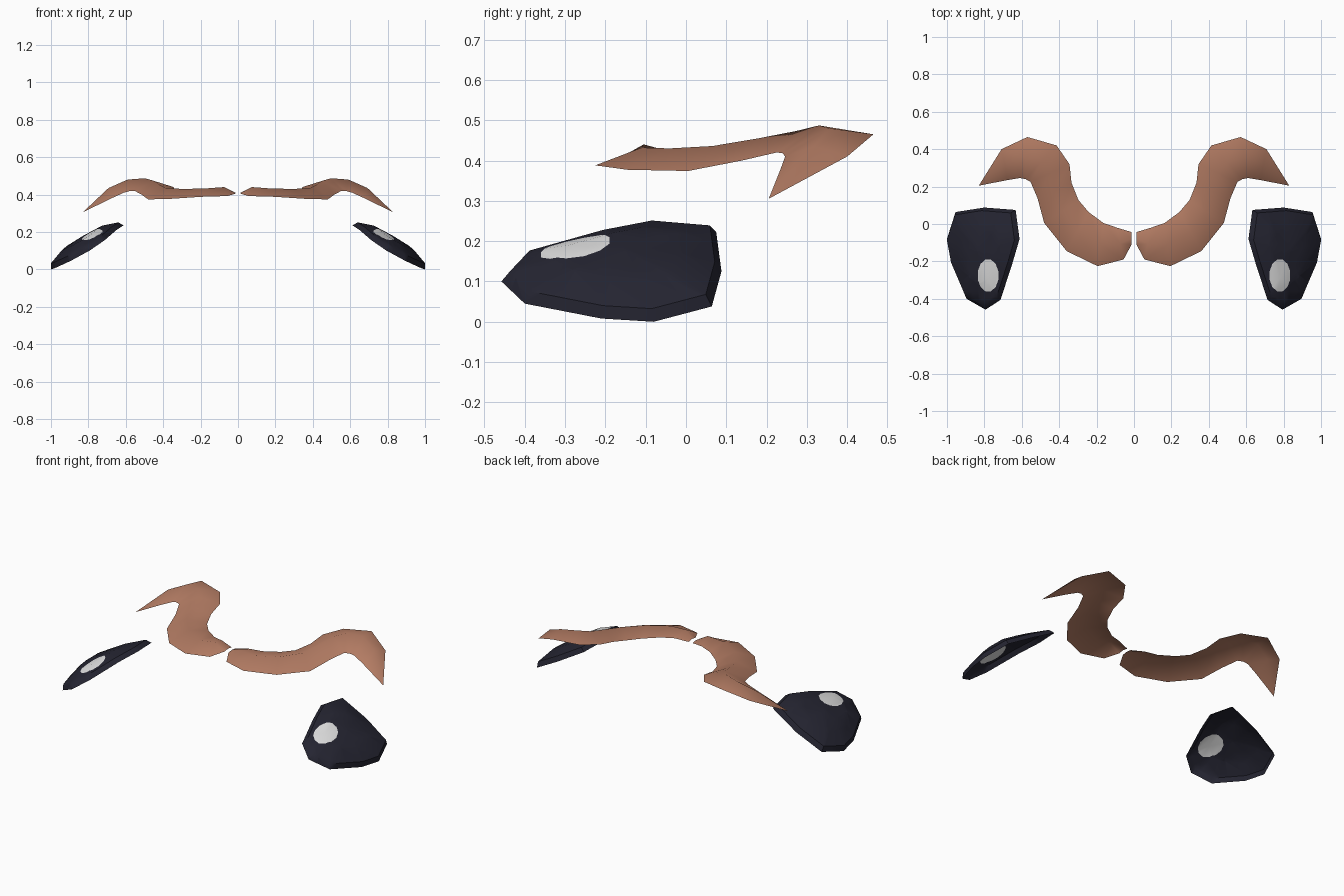
import bpy, bmesh, math
from mathutils import Vector

cube = bpy.data.objects.get("Cube")
if cube:
    bpy.data.objects.remove(cube, do_unlink=True)


def make_material(name, colour):
    mat = bpy.data.materials.new(name)
    mat.use_nodes = True
    mat.diffuse_color = (*colour, 1)
    shader = mat.node_tree.nodes["Principled BSDF"]
    shader.inputs["Base Color"].default_value = (*colour, 1)
    return mat


def finish(bm, name, materials, angle):
    """Turn the left half into a mirrored, smooth shaded object."""
    bmesh.ops.recalc_face_normals(bm, faces=bm.faces)
    if sum(f.normal.z * f.calc_area() for f in bm.faces) < 0:
        bmesh.ops.reverse_faces(bm, faces=bm.faces)
    mesh = bpy.data.meshes.new(name)
    bm.to_mesh(mesh)
    bm.free()
    obj = bpy.data.objects.new(name, mesh)
    bpy.context.collection.objects.link(obj)
    for mat in materials:
        mesh.materials.append(mat)
    mirror = obj.modifiers.new("Mirror", "MIRROR")
    mirror.use_mirror_merge = False
    bpy.ops.object.select_all(action="DESELECT")
    bpy.context.view_layer.objects.active = obj
    obj.select_set(True)
    bpy.ops.object.shade_smooth_by_angle(angle=math.radians(angle))
    return obj


def bridge(bm, first, second, closed):
    """Join two rows of vertices with quads."""
    count = len(first)
    for i in range(count if closed else count - 1):
        j = (i + 1) % count
        bm.faces.new((first[i], first[j], second[j], second[i]))


brown = make_material("warm brown", (0.45, 0.2, 0.125))
navy = make_material("dark navy", (0.018, 0.018, 0.031))
white = make_material("highlight white", (0.75, 0.75, 0.75))

# Moustache: a folded strip; each station has outer edge, inner edge, ridge height
stations = [
    ((.013, -.11, .405), (.013, -.043, .405), .41),
    ((.056, -.19, .392), (.09, -.02, .415), .44),
    ((.195, -.225, .388), (.163, .005, .41), .432),
    ((.36, -.145, .377), (.243, .064, .405), .43),
    ((.48, .005, .374), (.297, .128, .405), .436),
    ((.516, .139, .4), (.334, .22, .42), .455),
    ((.553, .225, .42), (.345, .32, .44), .473),
    ((.58, .24, .418), (.414, .42, .455), .487),
    ((.61, .246, .41), (.57, .465, .465), .48),
    ((.676, .235, .38), (.708, .4, .41), .435),
]
bm = bmesh.new()
previous = None
for outer, inner, height in stations:
    ridge = (Vector(outer) + Vector(inner)) / 2
    ridge.z = height
    row = [bm.verts.new(p) for p in (outer, ridge, inner)]
    if previous:
        bridge(bm, previous, row, False)
    previous = row
tip = bm.verts.new((.83, .205, .305))
for a, b in zip(previous, previous[1:]):
    bm.faces.new((a, b, tip))
finish(bm, "moustache", [brown], 60)

# Eyes: shallow domed shells that lean outwards, open at the back
rim = [
    (.612, -.08, .235), (.65, -.21, .21), (.714, -.406, .155),
    (.794, -.458, .1), (.895, -.4, .045), (.976, -.21, .008),
    (1, -.08, 0), (.954, .064, .038), (.8, .088, .125), (.633, .075, .222),
]
centre = Vector((.8, -.15, .122))
outward = Vector((.515, 0, .857))
bm = bmesh.new()
previous = None
for shrink, lift in ((1, 0), (.93, .028), (.55, .058)):
    row = [bm.verts.new(centre.lerp(Vector(p), shrink) + outward * lift) for p in rim]
    if previous:
        bridge(bm, previous, row, True)
    previous = row
middle = bm.verts.new(centre + outward * .064)
for a, b in zip(previous, previous[1:] + previous[:1]):
    bm.faces.new((a, b, middle))

# Highlight: an oval cut into the dome and coloured
spot, half_width, half_length, sides = Vector((.78, -.275, 0)), .055, .085, 12
cuts = []
for i in range(sides):
    a = math.tau * i / sides
    point = spot + Vector((half_width * math.cos(a), half_length * math.sin(a), 0))
    normal = Vector((math.cos(a) / half_width, math.sin(a) / half_length, 0)).normalized()
    cuts.append((point, normal))
    bmesh.ops.bisect_plane(bm, geom=bm.verts[:] + bm.edges[:] + bm.faces[:],
                           plane_co=point, plane_no=normal, dist=1e-5)
for face in bm.faces:
    mid = face.calc_center_median()
    face.material_index = int(all((mid - p).dot(n) < 0 for p, n in cuts))
finish(bm, "eyes", [navy, white], 40)
